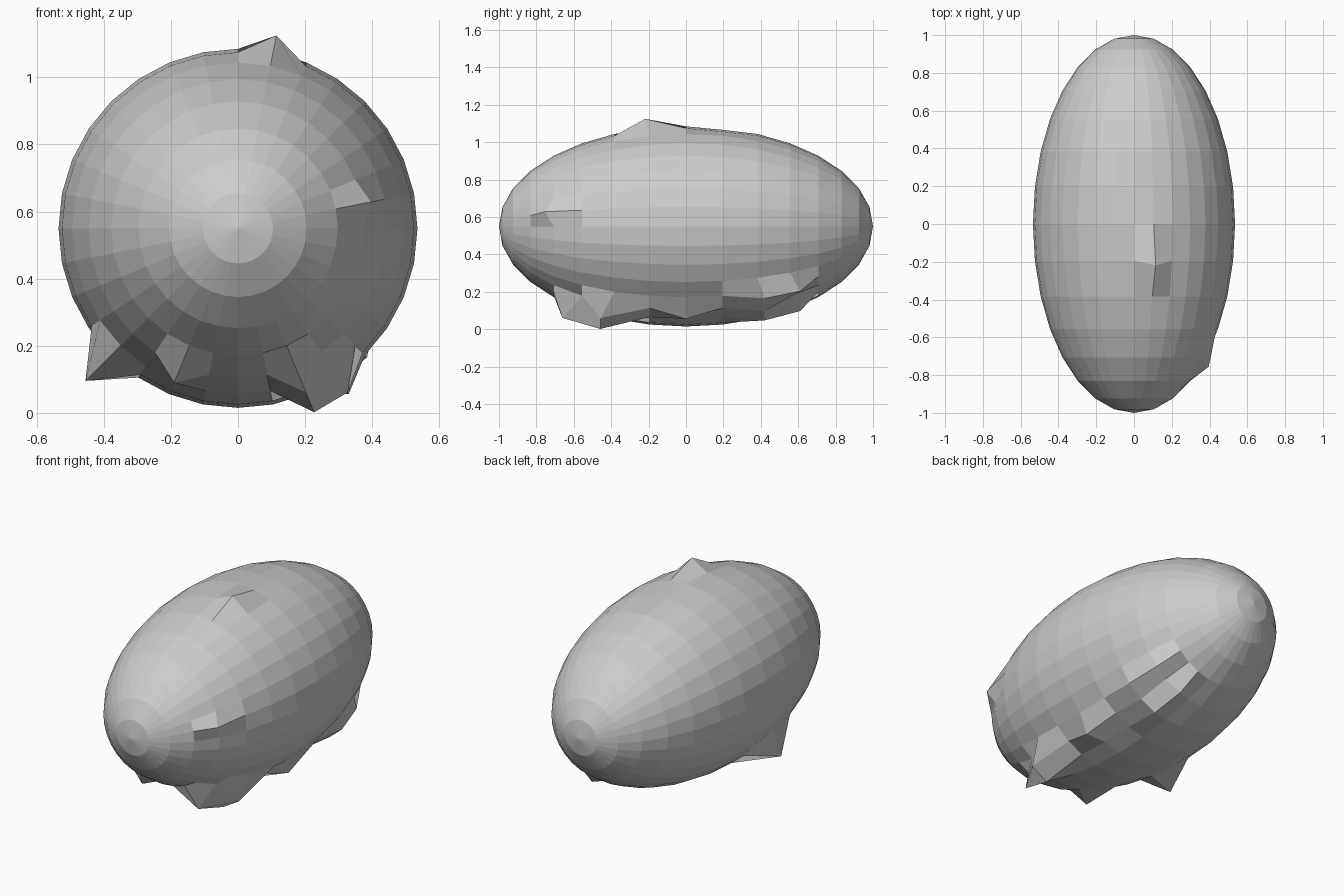
import bpy, bmesh
from math import sin, cos, radians, pi
from mathutils import Vector, Matrix

if "Cube" in bpy.data.objects:
    bpy.data.objects.remove(bpy.data.objects["Cube"])

RADIUS, CENTRE_Z, STEP = 0.535, 0.55, 11.25

# Long ellipsoid body with its poles on the y axis
bm = bmesh.new()
bmesh.ops.create_uvsphere(bm, u_segments=32, v_segments=16, radius=1.0,
                          matrix=Matrix.Rotation(pi / 2, 4, 'X'))
for v in bm.verts:
    v.co = Vector((v.co.x * RADIUS, v.co.y, v.co.z * RADIUS))


def grid_point(ring, seg):
    """Ring counts from the middle (+ is rear), seg counts from +x upward."""
    lat, ang = radians(ring * STEP), radians(seg * STEP)
    r = RADIUS * cos(lat)
    return Vector((r * cos(ang), sin(lat), r * sin(ang)))


# Spikes and dents: (ring, segment, scale away from the centre)
bumps = [
    (-1, 7, 1.117),                                   # top spike
    (-4, 1, 1.067),                                   # right front spike
    (-2, -6, 1.2), (-2, -5, 1.19), (-3, -6, 1.19),    # lower right front cluster
    (-3, -10, 1.12),                                  # lower left front spike
    (-1, -12, 1.225),                                 # lower left spike
    (0, -5, 1.11),                                    # lower right middle spike
    (2, -4, 1.1), (3, -4, 1.1), (2, -5, 1.1),         # lower right rear cluster
    (2, -6, 1.1), (3, -6, 1.1),
    (1, 8, 0.985), (1, 7, 0.985),                     # shallow top dent
]
targets = [(min(bm.verts, key=lambda v: (v.co - grid_point(r, s)).length), k)
           for r, s, k in bumps]
for v, k in targets:
    v.co *= k

bmesh.ops.translate(bm, verts=bm.verts, vec=(0, 0, CENTRE_Z))
bmesh.ops.recalc_face_normals(bm, faces=bm.faces)
mesh = bpy.data.meshes.new("spiked_body")
bm.to_mesh(mesh)
bm.free()
bpy.context.collection.objects.link(bpy.data.objects.new("spiked_body", mesh))
